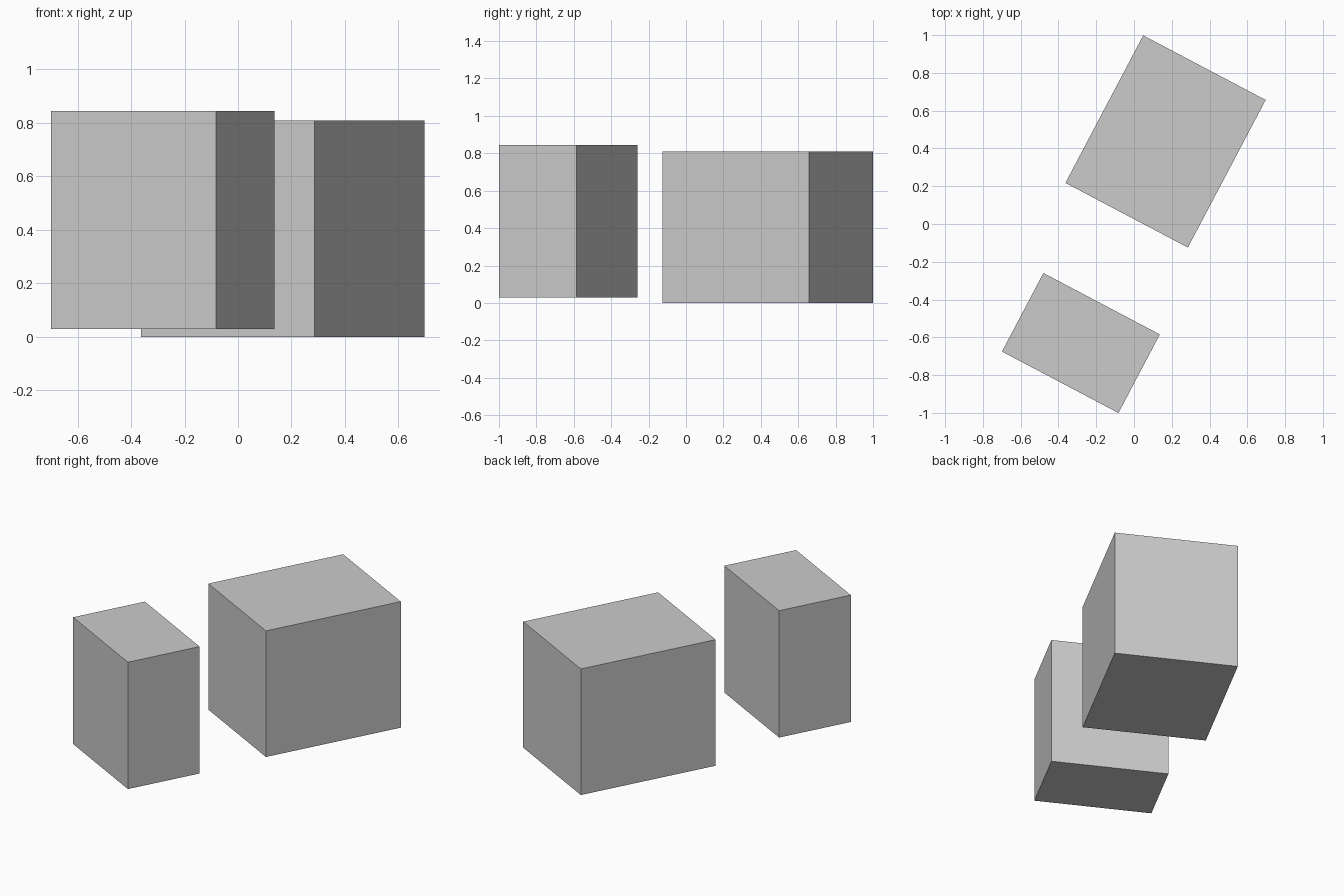
import bpy
from math import radians

if "Cube" in bpy.data.objects:
    bpy.data.objects.remove(bpy.data.objects["Cube"])

TURN = radians(-27.8)  # both blocks share the same heading


def block(name, x, y, z_low, z_high, width, depth):
    bpy.ops.mesh.primitive_cube_add(size=1, location=(x, y, (z_low + z_high) / 2),
                                    rotation=(0, 0, TURN))
    obj = bpy.context.object
    obj.name = name
    obj.scale = (width, depth, z_high - z_low)
    bpy.ops.object.transform_apply(location=False, rotation=False, scale=True)
    return obj


# Large block at the back, resting on the ground
block("large_block", 0.167, 0.437, 0.0, 0.81, 0.733, 0.883)
# Small block at the front, slightly raised
block("small_block", -0.281, -0.63, 0.03, 0.845, 0.697, 0.47)
